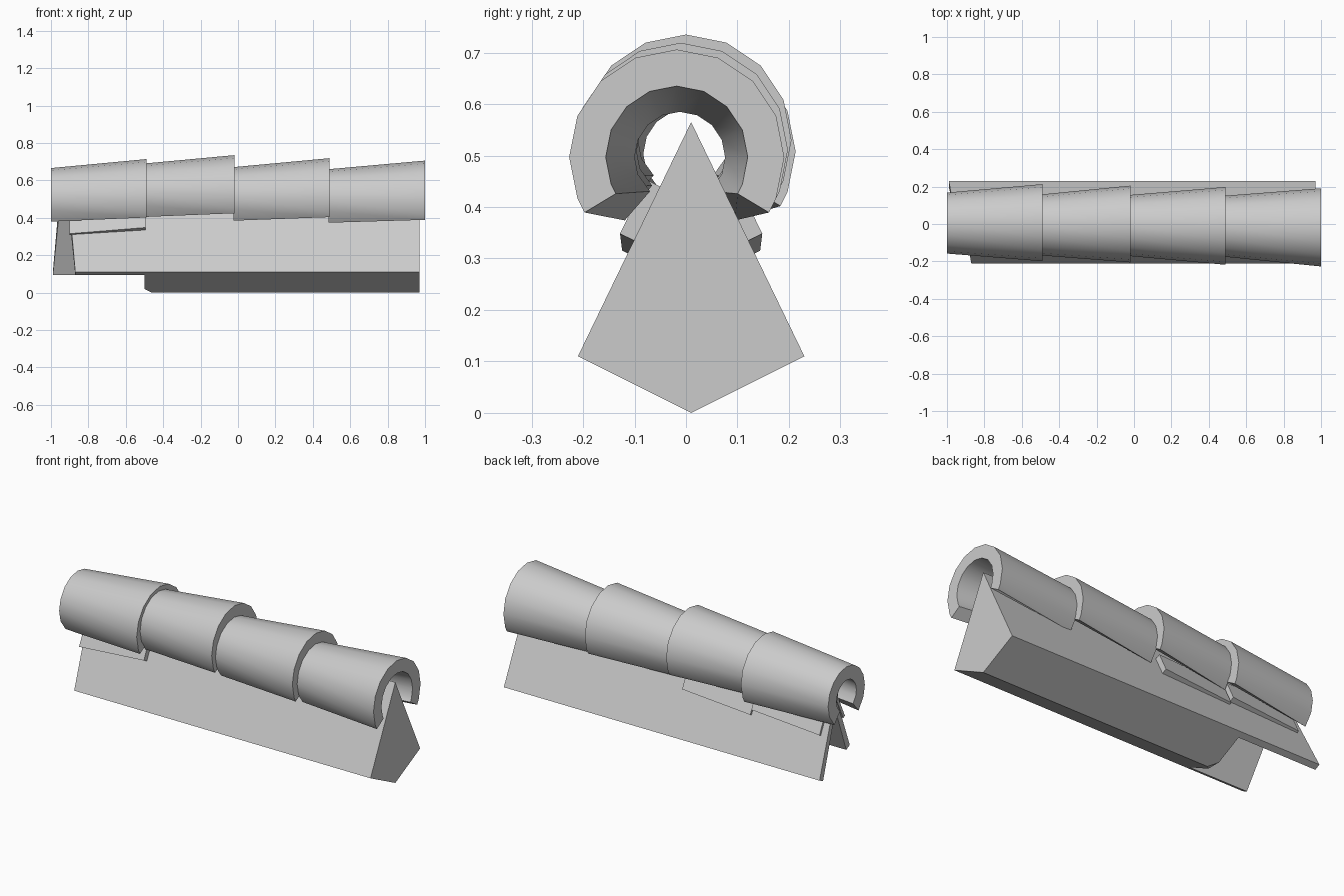
import bpy, bmesh
from math import sin, cos, radians
from mathutils import Vector

cube = bpy.data.objects.get("Cube")
if cube:
    bpy.data.objects.remove(cube, do_unlink=True)

grey = bpy.data.materials.new("stone_grey")
grey.use_nodes = True
colour = (0.6, 0.6, 0.6, 1)
grey.diffuse_color = colour
grey.node_tree.nodes["Principled BSDF"].inputs["Base Color"].default_value = colour

APEX_Y, APEX_Z = 0.01, 0.565
EAVE_Z, HALF = 0.11, 0.22
SLOPE = HALF / (APEX_Z - EAVE_Z)
OUT = Vector((0, 1, SLOPE)).normalized()      # outward normal of the +y slope


def finish(name, bm, smooth=False):
    bmesh.ops.recalc_face_normals(bm, faces=bm.faces)
    mesh = bpy.data.meshes.new(name)
    bm.to_mesh(mesh)
    bm.free()
    mesh.materials.append(grey)
    obj = bpy.data.objects.new(name, mesh)
    bpy.context.collection.objects.link(obj)
    if smooth:
        bpy.ops.object.select_all(action='DESELECT')
        obj.select_set(True)
        bpy.context.view_layer.objects.active = obj
        bpy.ops.object.shade_smooth_by_angle(angle=radians(35))
    return obj


def hull(name, points):
    bm = bmesh.new()
    verts = [bm.verts.new(p) for p in points]
    res = bmesh.ops.convex_hull(bm, input=verts)
    loose = {v for v in res["geom_interior"] if isinstance(v, bmesh.types.BMVert)}
    bmesh.ops.delete(bm, geom=list(loose), context='VERTS')
    bmesh.ops.dissolve_limit(bm, angle_limit=0.01, verts=bm.verts, edges=bm.edges)
    return finish(name, bm)


def on_slope(side, x, z, offset=0.0):
    """Point on a roof slope, pushed outward along its normal."""
    return Vector((x, APEX_Y + side * (SLOPE * (APEX_Z - z) + OUT.y * offset),
                   z + OUT.z * offset))


# Solid ridge body with a chamfered lower corner
body = [(x, APEX_Y + y, z) for x in (-0.5, 0.97)
        for y, z in ((0, APEX_Z), (HALF, EAVE_Z), (-HALF, EAVE_Z))]
body += [(-0.5, APEX_Y + y, 0.02) for y in (-0.04, 0.04)]
body += [(x, APEX_Y, 0) for x in (-0.46, 0.97)]
hull("ridge_body", body)


# Roof slabs carrying on past the solid body
def slab(name, side, low_end, top_end):
    t = 0.035
    inner_apex = APEX_Z - t / OUT.z
    pts = []
    for low, top in ((-0.5, -0.5), (low_end, top_end)):
        pts += [on_slope(side, low, EAVE_Z), on_slope(side, low, EAVE_Z, -t),
                (top, APEX_Y, APEX_Z), (top, APEX_Y, inner_apex)]
    hull(name, pts)


slab("front_slab", -1, -0.87, -0.91)
slab("back_slab", 1, -0.99, -0.95)


# Flared plates tucked beneath the ridge tiles
def plate(name, side, x0, x1):
    pts = []
    for x, z, t in ((x0, 0.31, 0.012), (x1, 0.335, 0.03)):
        for height in (z, 0.44):
            pts += [on_slope(side, x, height, -0.005), on_slope(side, x, height, t)]
    hull(name, pts)


plate("front_plate", -1, -0.9, -0.495)
plate("back_plate_end", 1, -0.93, -0.51)
plate("back_plate_middle", 1, -0.5, -0.08)


# Tapered open-bottomed ridge tiles
def ridge_tile(name, x0, x1, small, large, big_radius):
    bm = bmesh.new()
    loops = []
    sections = ((x0, small, 0.163, 0.088, 49), (x1, large, big_radius, 0.138, 31))
    for x, (cy, cz), outer, inner, dip in sections:
        angles = [-dip] + [22.5 * i for i in range(-1, 10)] + [180 + dip]
        for r in (outer, inner):
            loops.append([bm.verts.new((x, cy + r * cos(radians(a)), cz + r * sin(radians(a))))
                          for a in angles])
    so, si, lo, li = loops
    for a, b in ((so, lo), (lo, li), (li, si), (si, so)):
        for i in range(len(a) - 1):
            bm.faces.new((a[i], a[i + 1], b[i + 1], b[i]))
    for i in (0, -1):
        bm.faces.new((so[i], lo[i], li[i], si[i]))
    finish(name, bm, smooth=True)


tiles = (
    (-1.0, -0.49, (0.005, 0.503), (0.007, 0.508), 0.206),
    (-0.495, -0.02, (-0.005, 0.528), (0.0, 0.53), 0.205),
    (-0.025, 0.49, (-0.008, 0.508), (-0.01, 0.511), 0.208),
    (0.485, 1.0, (-0.012, 0.497), (-0.018, 0.497), 0.209),
)
for n, spec in enumerate(tiles, 1):
    ridge_tile(f"ridge_tile_{n}", *spec)
